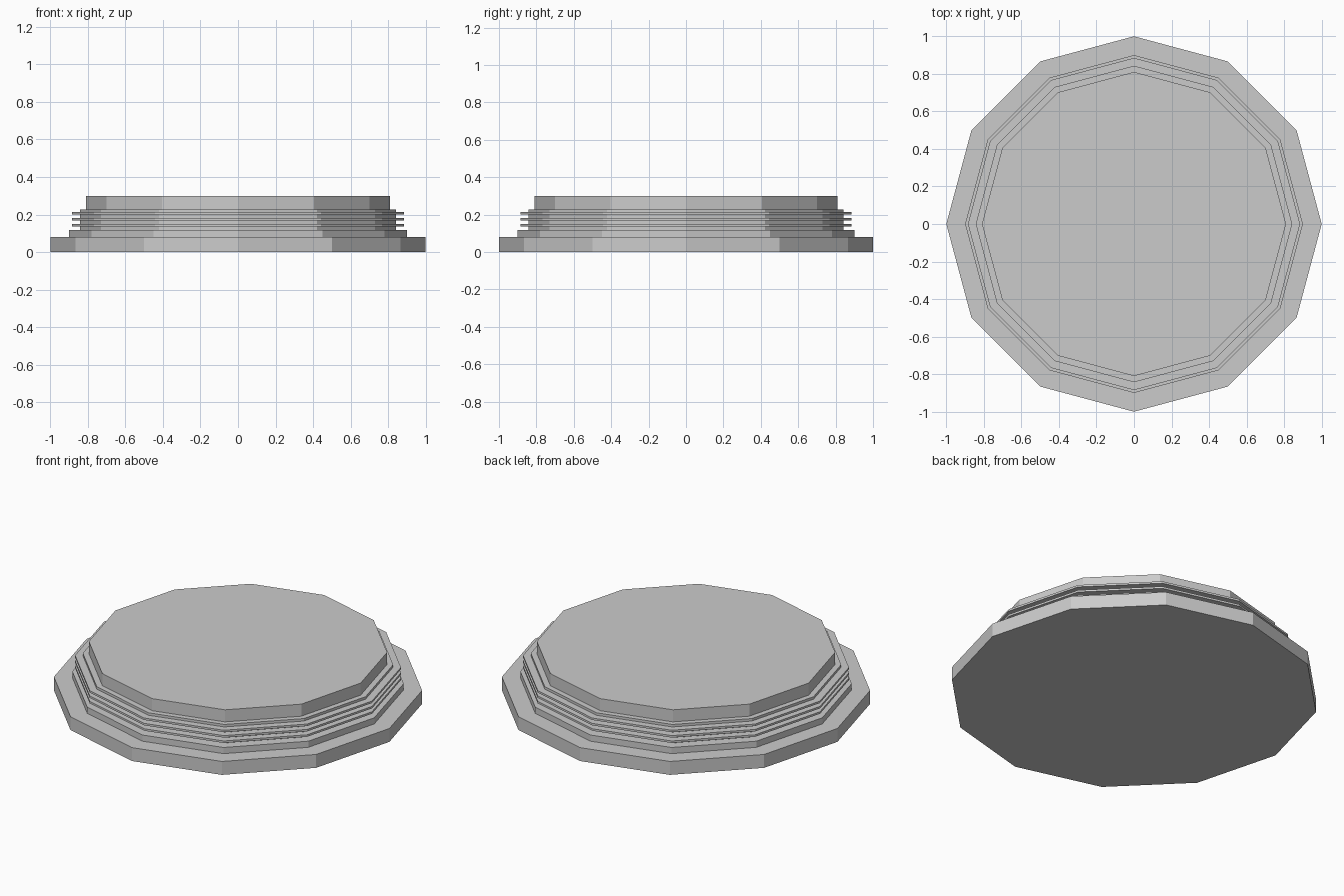
import bpy, bmesh
from math import cos, sin, pi

if "Cube" in bpy.data.objects:
    bpy.data.objects.remove(bpy.data.objects["Cube"])

SIDES = 12

# Stepped outline (radius, z): wide foot, then a low step
profile = [(1.0, 0.0), (1.0, 0.08), (0.90, 0.08), (0.90, 0.117), (0.843, 0.117)]
# Three thin fins around the neck
for z in (0.143, 0.175, 0.207):
    profile += [(0.843, z - 0.006), (0.885, z - 0.006),
                (0.885, z + 0.006), (0.843, z + 0.006)]
# Shoulder and top drum
profile += [(0.843, 0.228), (0.81, 0.228), (0.81, 0.30)]

# Turn the outline into a closed twelve-sided solid
bm = bmesh.new()
rings = [[bm.verts.new((r * cos(2 * pi * i / SIDES), r * sin(2 * pi * i / SIDES), z))
          for i in range(SIDES)] for r, z in profile]
for low, high in zip(rings, rings[1:]):
    for i in range(SIDES):
        j = (i + 1) % SIDES
        bm.faces.new((low[i], low[j], high[j], high[i]))
bm.faces.new(rings[0][::-1])
bm.faces.new(rings[-1])
bmesh.ops.recalc_face_normals(bm, faces=bm.faces)

mesh = bpy.data.meshes.new("finned_round_base")
bm.to_mesh(mesh)
bm.free()
bpy.context.collection.objects.link(bpy.data.objects.new("finned_round_base", mesh))
